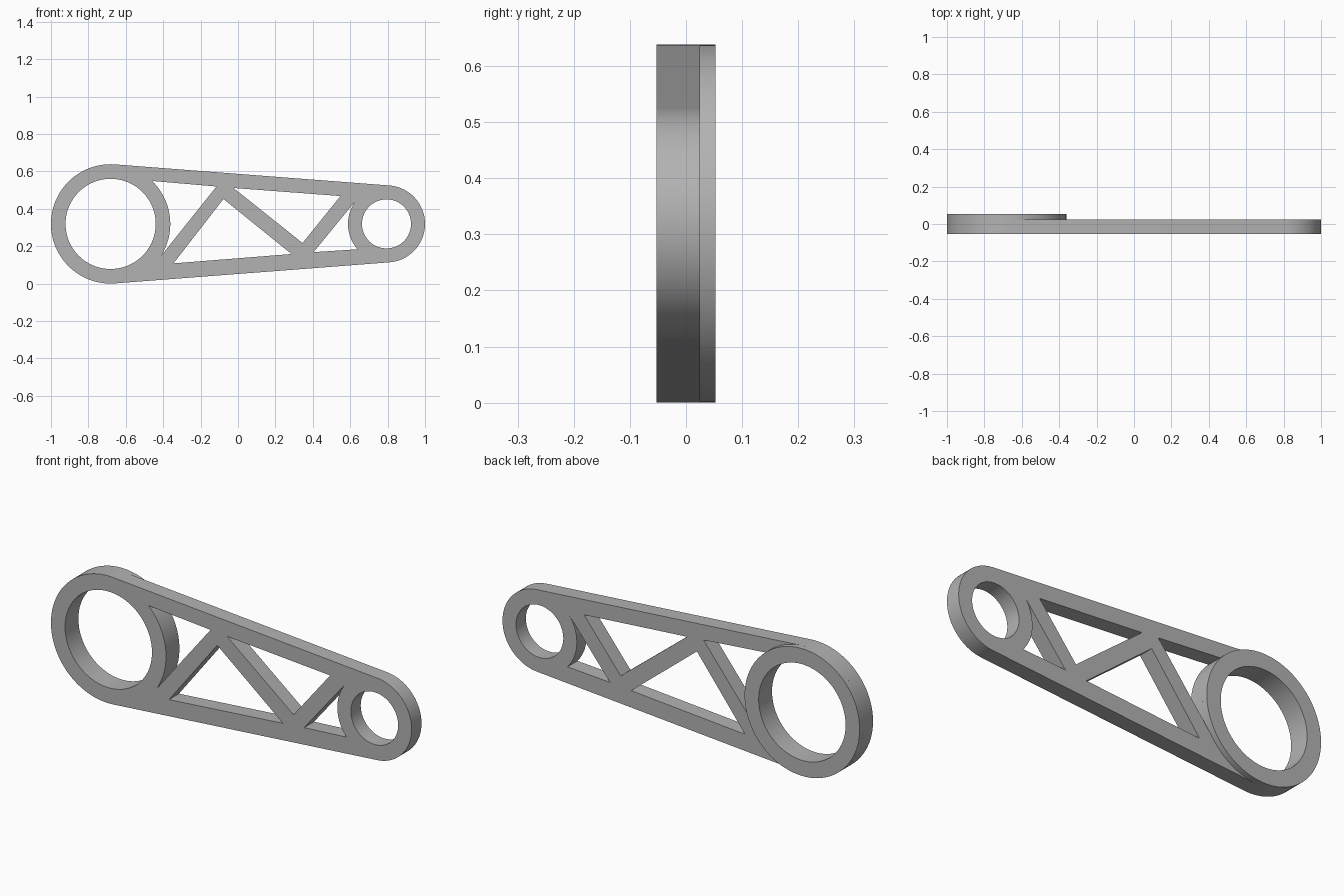
import bpy, bmesh, math
from mathutils import Matrix

cube = bpy.data.objects.get("Cube")
if cube:
    bpy.data.objects.remove(cube, do_unlink=True)

# One plain grey for the whole link
grey = bpy.data.materials.new("plain_grey")
colour = (0.45, 0.45, 0.45, 1)
grey.use_nodes = True
grey.diffuse_color = colour
grey.node_tree.nodes["Principled BSDF"].inputs["Base Color"].default_value = colour

# Main dimensions
Z = 0.319
BIG, BIG_R, BIG_BORE = (-0.681, Z), 0.319, 0.241
SMALL, SMALL_R, SMALL_BORE = (0.794, Z), 0.206, 0.131
FRONT, PLATE_BACK, RING_BACK = -0.053, 0.025, 0.053


def arc(centre, radius, start, end, steps=64):
    """Points along an arc, both ends included."""
    angles = [start + (end - start) * i / steps for i in range(steps + 1)]
    return [(centre[0] + radius * math.cos(a), centre[1] + radius * math.sin(a)) for a in angles]


def circle(centre, radius):
    return arc(centre, radius, 0, math.tau, 128)[:-1]


def arc_between(centre, radius, p, q):
    """Shorter arc on a boss from the direction of p to that of q."""
    a, b = (math.atan2(v[1] - centre[1], v[0] - centre[0]) for v in (p, q))
    turn = (b - a + math.pi) % math.tau - math.pi
    return arc(centre, radius, a, a + turn, 40)


def extrude_outline(name, loops, y_front, y_back):
    """Fill closed loops (inner ones are holes) and extrude them in depth."""
    curve = bpy.data.curves.new(name + "_profile", "CURVE")
    curve.dimensions = "2D"
    curve.fill_mode = "BOTH"
    curve.extrude = (y_back - y_front) / 2
    for loop in loops:
        spline = curve.splines.new("POLY")
        spline.points.add(len(loop) - 1)
        for point, (x, z) in zip(spline.points, loop):
            point.co = (x, z, 0, 1)
        spline.use_cyclic_u = True
    helper = bpy.data.objects.new(name + "_profile", curve)
    bpy.context.scene.collection.objects.link(helper)
    bpy.context.view_layer.update()
    mesh = bpy.data.meshes.new_from_object(helper.evaluated_get(bpy.context.evaluated_depsgraph_get()))
    bpy.data.objects.remove(helper, do_unlink=True)

    # Stand the profile upright and weld it into one solid
    bm = bmesh.new()
    bm.from_mesh(mesh)
    bmesh.ops.remove_doubles(bm, verts=bm.verts, dist=1e-5)
    upright = Matrix.Translation((0, (y_front + y_back) / 2, 0)) @ Matrix.Rotation(math.pi / 2, 4, "X")
    bmesh.ops.transform(bm, matrix=upright, verts=bm.verts)
    bmesh.ops.recalc_face_normals(bm, faces=bm.faces)
    bm.to_mesh(mesh)
    bm.free()

    mesh.name = name
    mesh.materials.clear()
    mesh.materials.append(grey)
    obj = bpy.data.objects.new(name, mesh)
    bpy.context.scene.collection.objects.link(obj)
    bpy.ops.object.select_all(action="DESELECT")
    obj.select_set(True)
    bpy.context.view_layer.objects.active = obj
    bpy.ops.object.shade_smooth_by_angle(angle=math.radians(30))
    return obj


# Outer outline: two round ends joined by tangent lines
tangent = math.acos((BIG_R - SMALL_R) / (SMALL[0] - BIG[0]))
outline = (arc(BIG, BIG_R, tangent, math.tau - tangent, 96)
           + arc(SMALL, SMALL_R, -tangent, tangent))

# Truss openings between the diagonal braces
near_top, near_low = (-0.463, 0.545), (-0.414, 0.147)
opening_big_end = arc_between(BIG, BIG_R, near_top, near_low) + [(-0.115, 0.519)]
opening_lower = [(-0.345, 0.108), (-0.078, 0.452), (0.286, 0.158)]
opening_upper = [(-0.024, 0.511), (0.345, 0.217), (0.548, 0.468)]
far_top, far_low = (0.628, 0.452), (0.640, 0.184)
opening_small_end = arc_between(SMALL, SMALL_R, far_top, far_low) + [(0.404, 0.168)]

extrude_outline("link_plate", [
    outline, circle(BIG, BIG_BORE), circle(SMALL, SMALL_BORE),
    opening_big_end, opening_lower, opening_upper, opening_small_end,
], FRONT, PLATE_BACK)

# Raised collar behind the large end
extrude_outline("large_end_collar", [circle(BIG, BIG_R), circle(BIG, BIG_BORE)],
                PLATE_BACK, RING_BACK)
